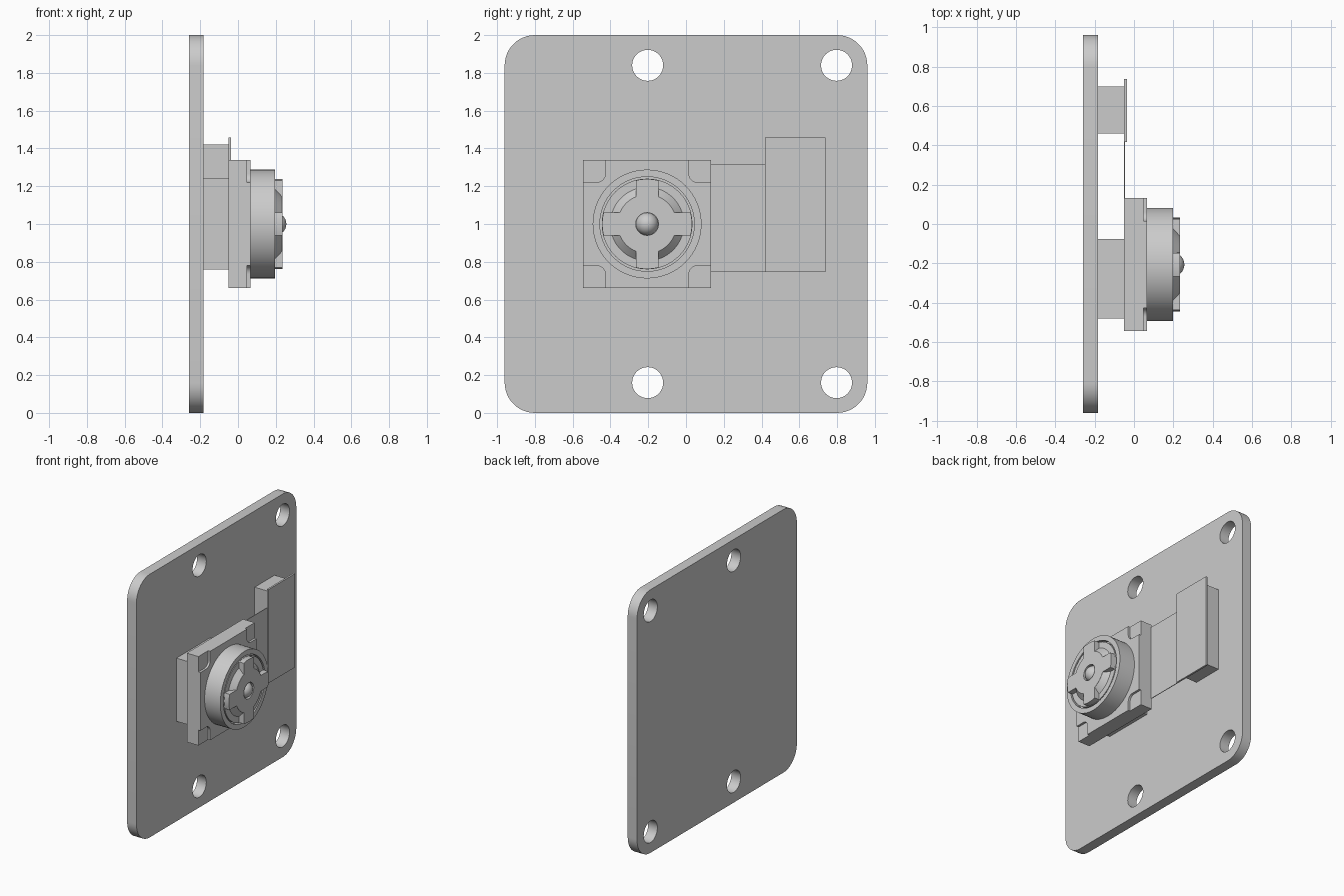
import bpy, bmesh
from math import radians, sin, cos, pi
from mathutils import Vector, Matrix

cube = bpy.data.objects.get("Cube")
if cube:
    bpy.data.objects.remove(cube, do_unlink=True)

grey = bpy.data.materials.new("plain grey")
grey.use_nodes = True
colour = (0.6, 0.6, 0.6, 1)
grey.diffuse_color = colour
grey.node_tree.nodes["Principled BSDF"].inputs["Base Color"].default_value = colour

LENS = (-0.206, 1.0)  # lens axis as (y, z)


def finish(name, bm):
    bmesh.ops.recalc_face_normals(bm, faces=bm.faces)
    mesh = bpy.data.meshes.new(name)
    bm.to_mesh(mesh)
    bm.free()
    mesh.materials.append(grey)
    obj = bpy.data.objects.new(name, mesh)
    bpy.context.collection.objects.link(obj)
    bpy.ops.object.select_all(action='DESELECT')
    obj.select_set(True)
    bpy.context.view_layer.objects.active = obj
    bpy.ops.object.shade_smooth_by_angle(angle=radians(30))
    return obj


def prism(name, loops, x0, x1):
    """Fill (y, z) loops, inner loops being holes, and extrude along x."""
    bm = bmesh.new()
    for loop in loops:
        vs = [bm.verts.new((x0, y, z)) for y, z in loop]
        for a, b in zip(vs, vs[1:] + vs[:1]):
            bm.edges.new((a, b))
    bmesh.ops.triangle_fill(bm, edges=bm.edges[:], use_beauty=True)
    ext = bmesh.ops.extrude_face_region(bm, geom=bm.faces[:], use_keep_orig=True)
    top = [v for v in ext["geom"] if isinstance(v, bmesh.types.BMVert)]
    bmesh.ops.translate(bm, verts=top, vec=(x1 - x0, 0, 0))
    return finish(name, bm)


def arc(cy, cz, r, a0, a1, n):
    return [(cy + r * cos(radians(a0 + (a1 - a0) * i / n)),
             cz + r * sin(radians(a0 + (a1 - a0) * i / n))) for i in range(n + 1)]


def circle(cy, cz, r, n=48):
    return arc(cy, cz, r, 0, 360, n)[:-1]


def rect(y0, y1, z0, z1):
    return [(y0, z0), (y1, z0), (y1, z1), (y0, z1)]


def four_fold(quarter):
    """Repeat a quarter outline four times around the lens axis."""
    pts = []
    for k in range(4):
        c, s = round(cos(k * pi / 2)), round(sin(k * pi / 2))
        pts += [(LENS[0] + c * y - s * z, LENS[1] + s * y + c * z) for y, z in quarter]
    return pts


def lathe(name, profile):
    """Spin a (radius, x) profile around the lens axis."""
    bm = bmesh.new()
    cen = Vector((0, *LENS))
    vs = [bm.verts.new(cen + Vector((x, r, 0))) for r, x in profile]
    es = [bm.edges.new(p) for p in zip(vs, vs[1:])]
    bmesh.ops.spin(bm, geom=vs + es, cent=cen, axis=(1, 0, 0),
                   angle=2 * pi, steps=64, use_duplicate=False)
    bmesh.ops.remove_doubles(bm, verts=bm.verts[:], dist=1e-5)
    return finish(name, bm)


# Board with rounded corners and four mounting holes
R = 0.16
outline = (arc(0.96 - R, 2 - R, R, 0, 90, 12) + arc(R - 0.96, 2 - R, R, 90, 180, 12)
           + arc(R - 0.96, R, R, 180, 270, 12) + arc(0.96 - R, R, R, 270, 360, 12))
holes = [circle(y, z, 0.082) for y in (-0.203, 0.797) for z in (0.16, 1.84)]
prism("board", [outline] + holes, -0.26, -0.182)

# Pad, connector and flat cable
prism("sensor_pad", [rect(-0.48, -0.075, 0.76, 1.24)], -0.182, -0.05)
prism("connector", [rect(0.46, 0.70, 0.78, 1.42)], -0.182, -0.05)
prism("connector_cap", [rect(0.418, 0.738, 0.745, 1.457)], -0.05, -0.036)
prism("flat_cable", [rect(0.10, 0.42, 0.745, 1.318)], -0.05, -0.045)

# Square housing with a notch in each front corner
h = 0.338
c, f = h - 0.117, 0.045
prism("housing", [rect(LENS[0] - h, LENS[0] + h, 1 - h, 1 + h)], -0.05, 0.048)
notch = [(h, c)] + arc(c + f, c + f, f, 270, 180, 8) + [(c, h)]
prism("housing_front", [four_fold(notch)], 0.048, 0.065)

# Lens barrel with a groove and a conical hub
lathe("lens_barrel", [(0, 0.06), (0.288, 0.06), (0.288, 0.197), (0.25, 0.197),
                      (0.25, 0.165), (0.24, 0.165), (0.24, 0.195),
                      (0.195, 0.195), (0.156, 0.234)])

# Cross-shaped lens cover with a central opening
arm = 0.06
a_out = math_out = 14.5
a_in = 22.6
quarter = arc(0, 0, 0.238, -a_out, a_out, 8) + arc(0, 0, 0.156, a_in, 90 - a_in, 12)
prism("lens_cover", [four_fold(quarter), circle(*LENS, 0.06)], 0.193, 0.235)

# Lens bead
bm = bmesh.new()
bmesh.ops.create_uvsphere(bm, u_segments=32, v_segments=16, radius=0.06,
                          matrix=Matrix.Translation((0.196, *LENS)))
finish("lens", bm)
